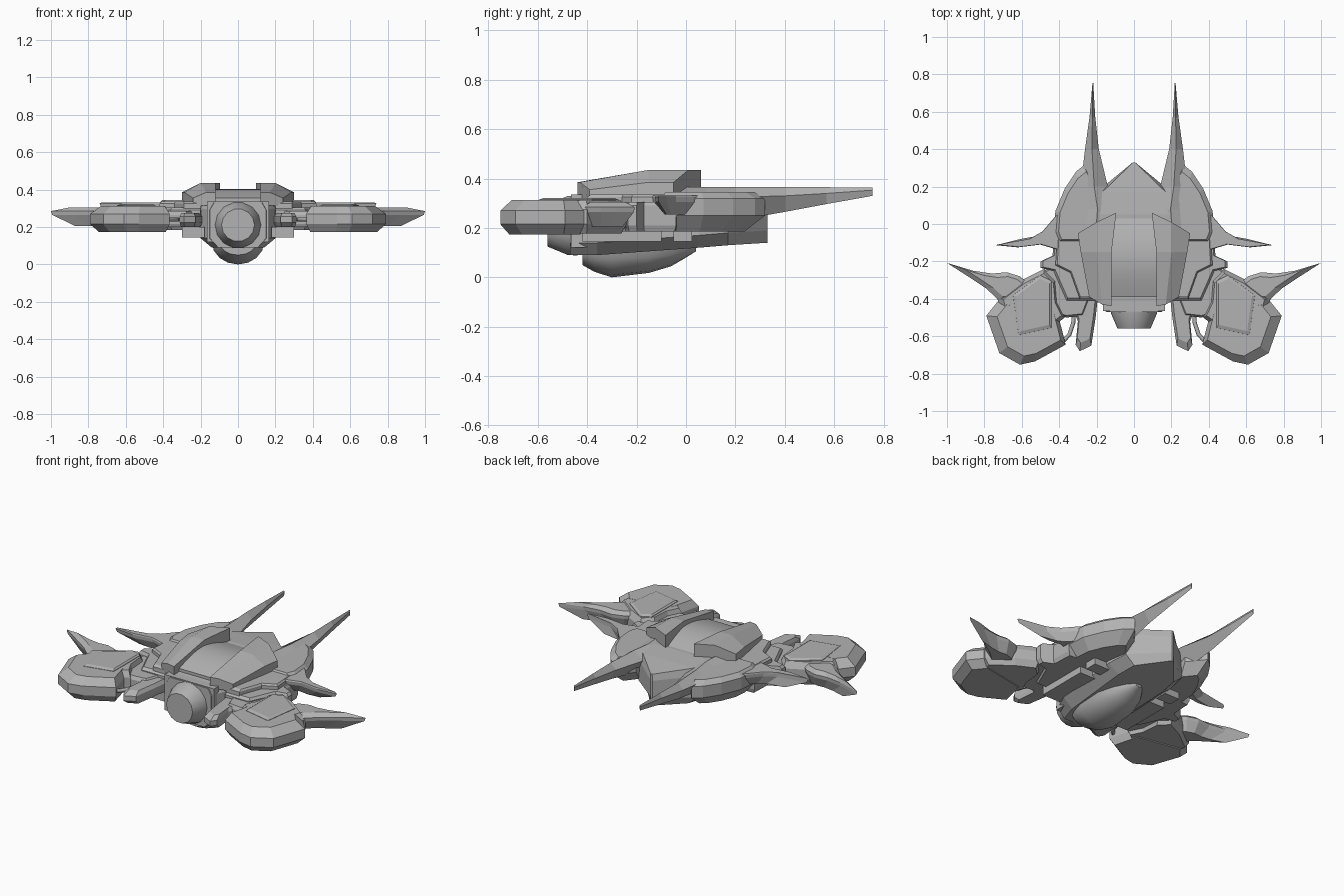
import bpy, bmesh, math
from mathutils import Vector

if "Cube" in bpy.data.objects:
    bpy.data.objects.remove(bpy.data.objects["Cube"], do_unlink=True)

GREY = (0.45, 0.45, 0.45, 1)
mat = bpy.data.materials.new("hull_grey")
mat.use_nodes = True
mat.diffuse_color = GREY
mat.node_tree.nodes["Principled BSDF"].inputs["Base Color"].default_value = GREY


def finish(name, bm, mirror=False, smooth=False):
    bmesh.ops.recalc_face_normals(bm, faces=bm.faces)
    mesh = bpy.data.meshes.new(name)
    bm.to_mesh(mesh)
    bm.free()
    ob = bpy.data.objects.new(name, mesh)
    bpy.context.collection.objects.link(ob)
    mesh.materials.append(mat)
    if mirror:
        ob.modifiers.new("Mirror", "MIRROR").use_mirror_merge = False
    if smooth:
        bpy.ops.object.select_all(action="DESELECT")
        ob.select_set(True)
        bpy.context.view_layer.objects.active = ob
        bpy.ops.object.shade_smooth_by_angle(angle=math.radians(40))
    return ob


def loft(name, sections, **kw):
    """Skin closed sections of equal point count and cap both ends."""
    bm = bmesh.new()
    rings = [[bm.verts.new(p) for p in s] for s in sections]
    n = len(rings[0])
    for a, b in zip(rings, rings[1:]):
        for i in range(n):
            j = (i + 1) % n
            bm.faces.new((a[i], a[j], b[j], b[i]))
    bm.faces.new(rings[0])
    bm.faces.new(rings[-1])
    return finish(name, bm, **kw)


def slab(name, outline, rings, anchor, **kw):
    """Stack a plan outline at heights, scaled about an anchor for chamfers."""
    ax, ay = anchor
    return loft(name, [[(ax + (x - ax) * s, ay + (y - ay) * s, z) for x, y in outline]
                       for z, s in rings], mirror=True, **kw)


def box(name, x0, x1, y0, y1, z0, z1, mirror=False):
    return loft(name, [[(x0, y0, z), (x1, y0, z), (x1, y1, z), (x0, y1, z)]
                       for z in (z0, z1)], mirror=mirror)


def both(half):
    """Complete a right half section with its mirror image."""
    return half + [(-x, y, z) for x, y, z in reversed(half)]


# Main hull with a wedge tail
loft("hull", [both([(w * .7, y, zb), (w, y, zb + .05), (w, y, zt - .04), (w * .85, y, zt)])
              for y, w, zb, zt in ((-.47, .15, .09, .33), (-.36, .2, .09, .34),
                                   (.05, .22, .12, .36), (.17, .2, .13, .35),
                                   (.33, .006, .14, .33))])
# Front frame and nose
box("front_frame", -.165, .165, -.465, -.40, .12, .335)
loft("nose", [[(r * math.cos(a * math.tau / 14), y, .21 + r * math.sin(a * math.tau / 14))
               for a in range(14)] for y, r in ((-.44, .125), (-.48, .122), (-.56, .088))],
     smooth=True)

# Arched canopy between the rails
steps = [i / 10 for i in range(11)]
loft("canopy", [[(-.13, -.39 + .43 * t, .30), (.13, -.39 + .43 * t, .30),
                 (.13, -.39 + .43 * t, .355 + .047 * math.sin(math.pi * t)),
                 (-.13, -.39 + .43 * t, .355 + .047 * math.sin(math.pi * t))]
                for t in steps], smooth=True)

# Rounded belly
belly = []
for y, w, z in ((-.42, .10, .05), (-.37, .125, .022), (-.30, .14, 0), (-.15, .135, .018),
                (-.06, .10, .045), (0, .06, .08), (.04, .02, .105)):
    belly.append([(w * math.cos(a * math.pi / 8), y, .12 - (.12 - z) * math.sin(a * math.pi / 8))
                  for a in range(9)])
loft("belly", belly, smooth=True)

# Canopy rails, chamfered outside with an oblique rear end
loft("canopy_rail", [
    [(.12, -.44, .32), (.12, -.44, .385), (.17, -.43, .385), (.24, -.39, .355), (.24, -.39, .31)],
    [(.12, -.15, .32), (.12, -.15, .435), (.20, -.15, .435), (.285, -.15, .385), (.285, -.15, .31)],
    [(.095, .06, .32), (.095, .06, .435), (.20, .01, .435), (.30, -.05, .385), (.30, -.05, .31)]],
    mirror=True)

# Long tail spikes
loft("tail_spike", [[(a, y, zt - d), ((a + b) / 2, y, zt), (b, y, zt - d), ((a + b) / 2, y, zb)]
                    for y, a, b, zt, zb, d in ((-.05, .11, .30, .365, .2, .04),
                                               (.08, .095, .295, .365, .21, .04),
                                               (.2, .14, .285, .365, .23, .04),
                                               (.4, .188, .262, .365, .265, .035),
                                               (.57, .207, .238, .365, .297, .025),
                                               (.755, .218, .222, .363, .33, .01))], mirror=True)

# Shoulder armour behind the wings
slab("shoulder", [(.18, .22), (.26, .32), (.31, .28), (.37, .19), (.42, .07), (.43, -.05),
                  (.41, -.10), (.2, -.10)],
     ((.185, .72), (.25, 1), (.32, 1), (.345, .86)), (.24, .02))
box("shoulder_clamp", .2, .30, -.05, .025, .145, .32, mirror=True)

# Swept side spikes
slab("side_spike", [(.36, .10), (.43, .03), (.49, -.04), (.56, -.08), (.74, -.113), (.62, -.125),
                    (.50, -.11), (.40, -.14)],
     ((.255, .6), (.305, .97), (.325, 1), (.332, .97)), (.40, -.03))

# Wing root, lower wing and stepped plates reaching to the pods
slab("wing_root", [(.19, -.02), (.43, -.04), (.435, -.17), (.50, -.20), (.50, -.235), (.43, -.25),
                   (.40, -.32), (.36, -.41), (.2, -.41)],
     ((.185, .94), (.21, 1), (.29, 1), (.305, .94)), (.28, -.15))
slab("wing_plate", [(.2, -.06), (.41, -.06), (.42, -.22), (.34, -.26), (.29, -.40), (.2, -.40)],
     ((.30, 1), (.325, 1), (.335, .94)), (.26, -.15))
slab("pod_arm", [(.22, -.36), (.40, -.20), (.50, -.26), (.50, -.46), (.36, -.50), (.27, -.49)],
     ((.2, .95), (.215, 1), (.265, 1), (.285, .92)), (.38, -.36))
box("lower_sill", .18, .30, -.42, -.10, .145, .2, mirror=True)

# Forward fangs with a cable beside each
slab("front_fang", [(.19, -.36), (.205, -.50), (.228, -.65), (.29, -.68), (.312, -.645),
                    (.30, -.52), (.34, -.42)],
     ((.2, .85), (.225, 1), (.255, 1), (.275, .8)), (.265, -.46))
cable = bpy.data.curves.new("cable", "CURVE")
cable.dimensions = "3D"
cable.bevel_depth = .011
cable.bevel_resolution = 1
line = cable.splines.new("POLY")
path = [(.32, -.46), (.325, -.53), (.345, -.59), (.39, -.64)]
line.points.add(len(path) - 1)
for p, (x, y) in zip(line.points, path):
    p.co = (x, y, .24, 1)
cable.materials.append(mat)
cable_ob = bpy.data.objects.new("cable", cable)
bpy.context.collection.objects.link(cable_ob)
cable_ob.modifiers.new("Mirror", "MIRROR")

# Outer pods: rear block, heavy front shell and raised top plate
slab("pod_rear", [(.42, -.30), (.48, -.24), (.60, -.30), (.73, -.40), (.70, -.52), (.45, -.56),
                  (.37, -.50), (.41, -.42)],
     ((.178, .88), (.215, 1), (.275, 1), (.312, .86)), (.50, -.42))
slab("pod_shell", [(.41, -.47), (.365, -.645), (.53, -.735), (.61, -.752), (.72, -.69), (.79, -.49),
                   (.725, -.41)],
     ((.173, .84), (.215, 1), (.27, 1), (.313, .80)), (.50, -.52))
slab("pod_top_plate", [(.44, -.30), (.50, -.27), (.65, -.38), (.62, -.60), (.44, -.56)],
     ((.29, 1), (.315, .97), (.322, .85)), (.52, -.42))

# Hooked outer pod spikes
slab("pod_spike", [(.56, -.32), (.61, -.28), (.68, -.258), (.76, -.265), (.86, -.25), (1, -.208),
                   (.88, -.285), (.79, -.345), (.72, -.41), (.62, -.42)],
     ((.205, .62), (.265, .98), (.285, 1), (.305, .7)), (.66, -.335))
